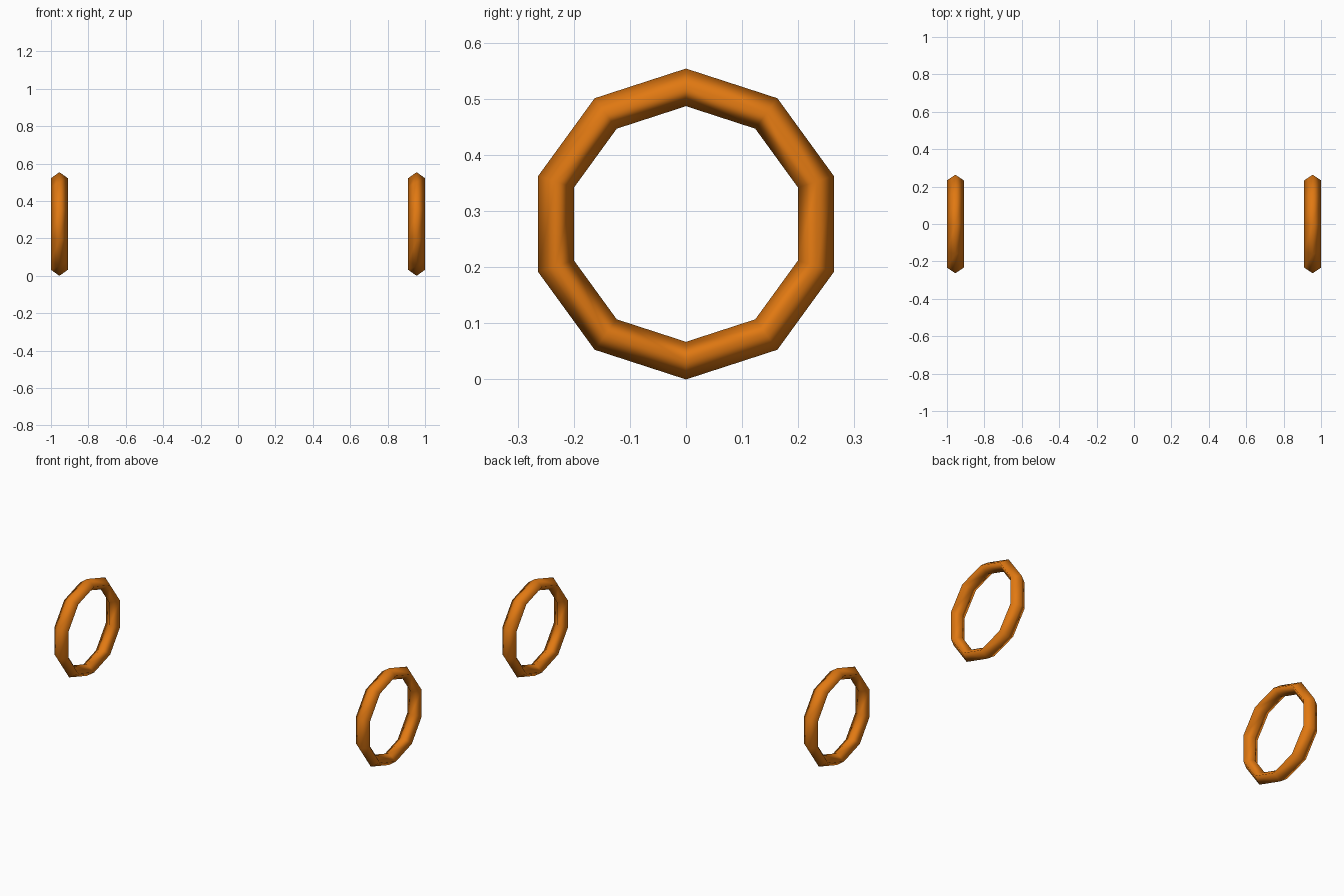
import bpy, bmesh, math

if "Cube" in bpy.data.objects:
    bpy.data.objects.remove(bpy.data.objects["Cube"])

SIDES = 10
CENTRE_Z = 0.277
# diamond cross-section: (x offset, radius)
SECTION = [(0, 0.277), (0.045, 0.245), (0, 0.21), (-0.045, 0.245)]

orange = bpy.data.materials.new("orange")
orange.diffuse_color = (0.75, 0.19, 0.006, 1)
orange.use_nodes = True
orange.node_tree.nodes["Principled BSDF"].inputs["Base Color"].default_value = orange.diffuse_color


def ring(name, x):
    """Ten-sided ring standing upright, its axis along x."""
    bm = bmesh.new()
    loops = []
    for i in range(SIDES):
        a = 2 * math.pi * i / SIDES
        loops.append([bm.verts.new((dx, r * math.sin(a), r * math.cos(a)))
                      for dx, r in SECTION])
    n = len(SECTION)
    for i in range(SIDES):
        p, q = loops[i], loops[(i + 1) % SIDES]
        for j in range(n):
            k = (j + 1) % n
            bm.faces.new((p[j], p[k], q[k], q[j])).smooth = True
    bmesh.ops.recalc_face_normals(bm, faces=bm.faces)
    mesh = bpy.data.meshes.new(name)
    bm.to_mesh(mesh)
    bm.free()
    mesh.materials.append(orange)
    obj = bpy.data.objects.new(name, mesh)
    obj.location = (x, 0, CENTRE_Z)
    bpy.context.collection.objects.link(obj)


# matching pair of rings
ring("left_ring", -0.955)
ring("right_ring", 0.955)
